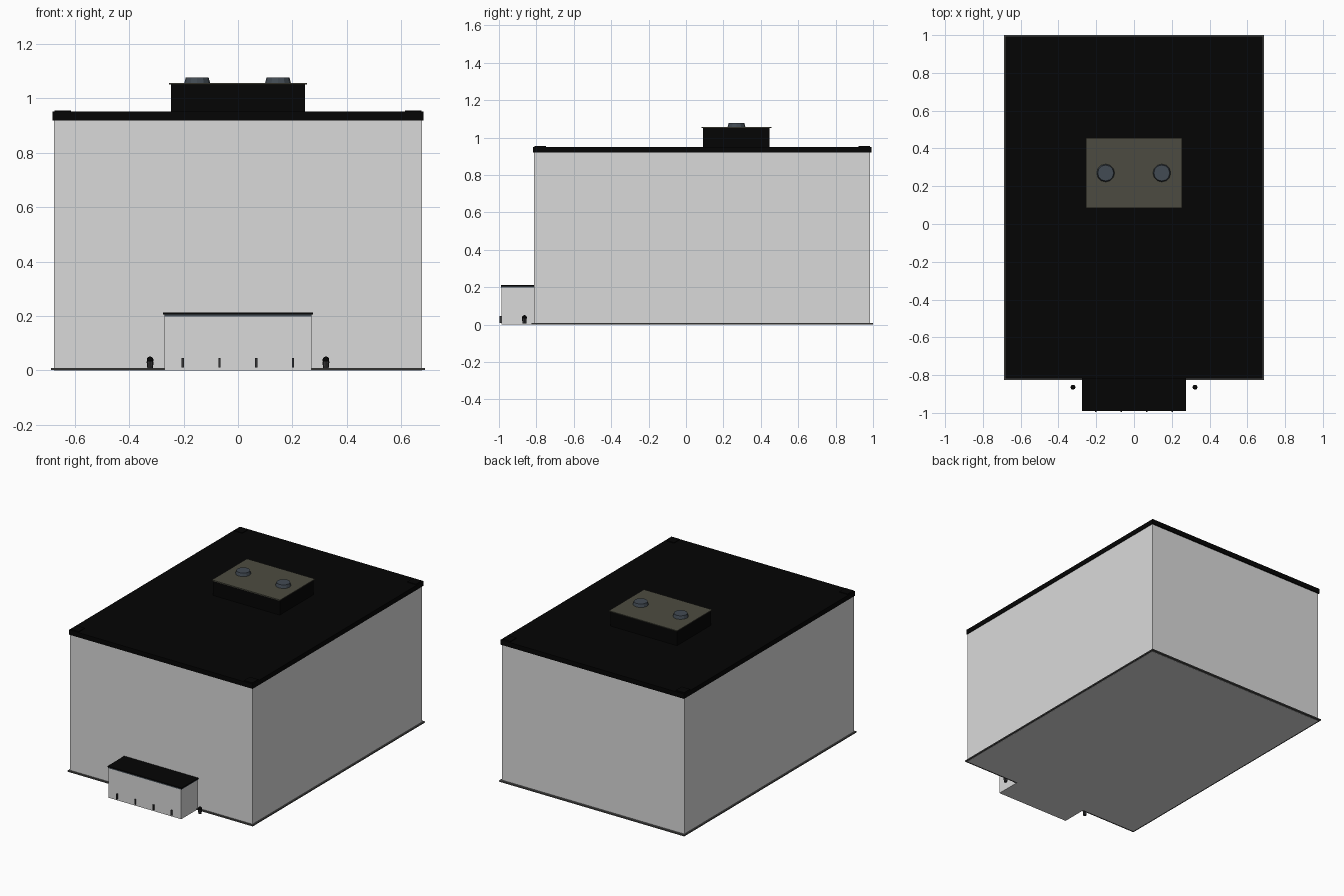
import bpy

cube = bpy.data.objects.get("Cube")
if cube:
    bpy.data.objects.remove(cube, do_unlink=True)


def material(name, r, g, b):
    m = bpy.data.materials.new(name)
    m.use_nodes = True
    m.diffuse_color = (r, g, b, 1)
    m.node_tree.nodes["Principled BSDF"].inputs["Base Color"].default_value = (r, g, b, 1)
    return m


WALL = material("pale grey wall", 0.7, 0.7, 0.7)
BLACK = material("black trim", 0.0015, 0.0015, 0.0015)
SLAB = material("dark grey slab", 0.08, 0.08, 0.078)
DARK = material("charcoal fittings", 0.035, 0.035, 0.037)
OLIVE = material("olive cap", 0.073, 0.071, 0.052)
BLUE = material("blue grey metal", 0.055, 0.07, 0.087)


def finish(name, mat):
    ob = bpy.context.object
    ob.name = name
    ob.data.name = name
    ob.data.materials.append(mat)
    return ob


def box(name, mat, x, y, z):
    """Box given by its low and high limit on each axis."""
    bpy.ops.mesh.primitive_cube_add(size=1, location=[sum(a) / 2 for a in (x, y, z)])
    ob = finish(name, mat)
    ob.scale = [a[1] - a[0] for a in (x, y, z)]
    bpy.ops.object.transform_apply(location=False, rotation=False, scale=True)
    return ob


def cone(name, mat, x, y, z, r1, r2, sides):
    bpy.ops.mesh.primitive_cone_add(vertices=sides, radius1=r1, radius2=r2,
                                    depth=z[1] - z[0], location=(x, y, sum(z) / 2))
    return finish(name, mat)


# Main hall
W, FRONT, BACK = 0.677, -0.813, 0.985
box("hall_walls", WALL, (-W, W), (FRONT, BACK), (0, 0.93))
box("ground_slab", SLAB, (-0.687, 0.687), (-0.825, 1.0), (0.001, 0.009))
box("roof", BLACK, (-0.681, 0.681), (-0.818, 0.993), (0.919, 0.951))

# Corner columns whose tops rise just over the roof
for side, x in (("right", -W + 0.033), ("left", W - 0.033)):
    for end, y in (("front", FRONT + 0.033), ("back", BACK - 0.033)):
        box(f"corner_column_{end}_{side}", BLACK, (x - 0.031, x + 0.031),
            (y - 0.031, y + 0.031), (0.01, 0.956))

# Rooftop plant room with two vents
box("plant_room", BLACK, (-0.247, 0.247), (0.09, 0.447), (0.94, 1.05))
box("plant_room_cap", OLIVE, (-0.253, 0.253), (0.084, 0.456), (1.05, 1.056))
for side, x in (("right", -0.15), ("left", 0.147)):
    cone(f"roof_vent_{side}", BLUE, x, 0.27, (1.054, 1.077), 0.048, 0.042, 12)

# Entrance lobby
box("lobby_walls", WALL, (-0.27, 0.27), (-0.987, -0.8), (0, 0.198))
box("lobby_band", BLUE, (-0.271, 0.271), (-0.988, -0.8), (0.198, 0.205))
box("lobby_roof", BLACK, (-0.275, 0.275), (-0.99, -0.81), (0.205, 0.212))

# Door handles
for i in range(4):
    x = -0.203 + i * 0.135
    box(f"door_handle_{i + 1}", DARK, (x - 0.004, x + 0.004), (-0.996, -0.98), (0.01, 0.045))

# Planters beside the lobby
for side, x in (("right", -0.323), ("left", 0.323)):
    cone(f"planter_{side}", DARK, x, -0.864, (0.006, 0.033), 0.01, 0.013, 8)
    bpy.ops.mesh.primitive_uv_sphere_add(segments=10, ring_count=6, radius=0.013,
                                         location=(x, -0.864, 0.038))
    finish(f"planter_shrub_{side}", BLACK)
